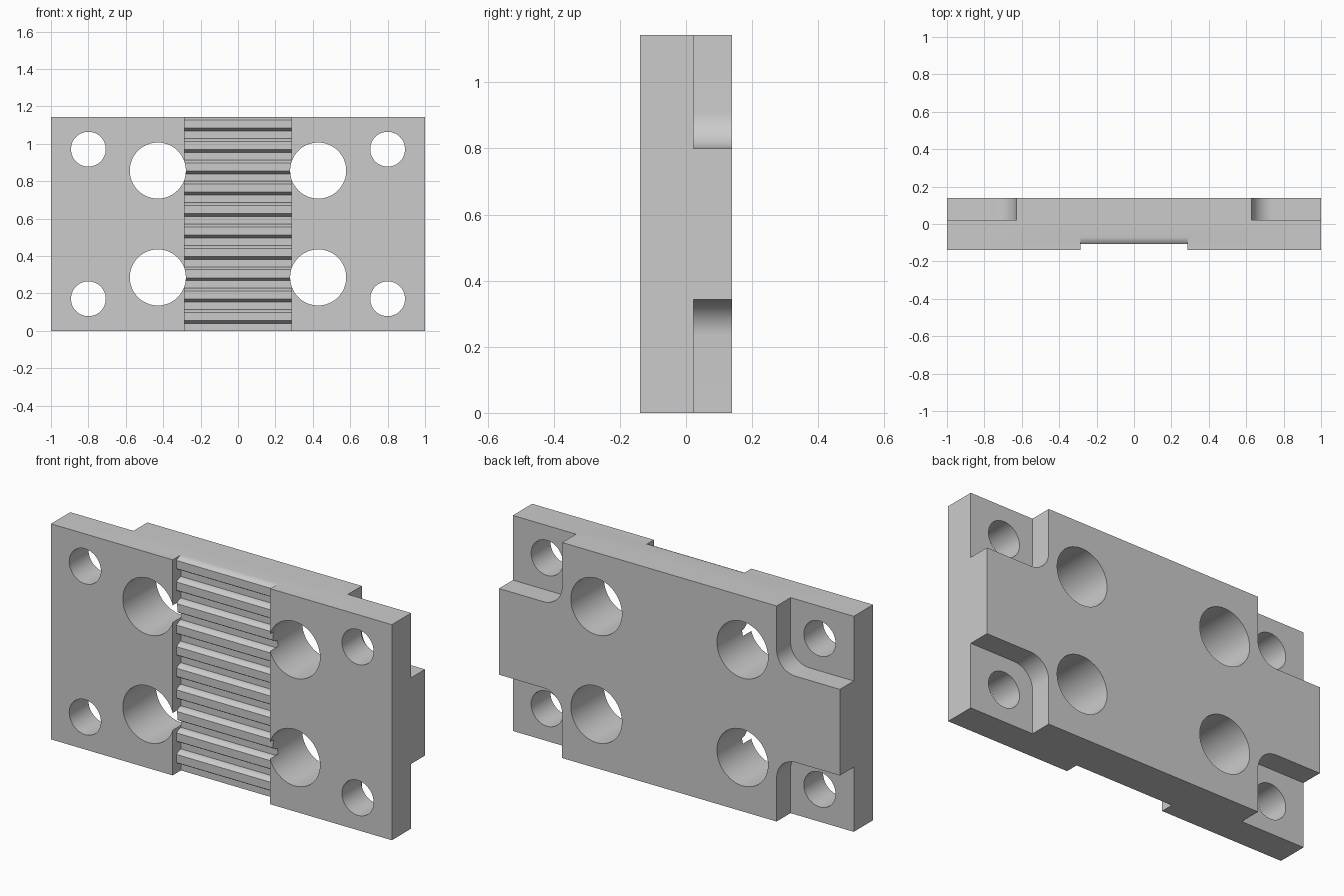
import bpy, bmesh, math

cube = bpy.data.objects.get("Cube")
if cube:
    bpy.data.objects.remove(cube, do_unlink=True)

HEIGHT, HALF_DEPTH = 1.143, 0.139
MID = HEIGHT / 2

grey = bpy.data.materials.new("machined_grey")
grey.use_nodes = True
grey.diffuse_color = (0.6, 0.6, 0.6, 1)
grey.node_tree.nodes["Principled BSDF"].inputs["Base Color"].default_value = (0.6, 0.6, 0.6, 1)


def prism(name, points, place, lo, hi):
    """Extrude a 2D outline from lo to hi; place maps (a, b, along) to xyz."""
    bm = bmesh.new()
    start = [bm.verts.new(place(a, b, lo)) for a, b in points]
    end = [bm.verts.new(place(a, b, hi)) for a, b in points]
    bm.faces.new(start)
    bm.faces.new(end)
    n = len(points)
    for i in range(n):
        j = (i + 1) % n
        bm.faces.new((start[i], start[j], end[j], end[i]))
    bmesh.ops.recalc_face_normals(bm, faces=bm.faces)
    mesh = bpy.data.meshes.new(name)
    bm.to_mesh(mesh)
    bm.free()
    mesh.materials.append(grey)
    obj = bpy.data.objects.new(name, mesh)
    bpy.context.collection.objects.link(obj)
    return obj


def along_x(a, b, t):
    return (t, a, b)


def along_y(a, b, t):
    return (a, t, b)


def cut(target, cutter):
    cutter.hide_render = True
    bpy.context.view_layer.objects.active = target
    mod = target.modifiers.new("cut", 'BOOLEAN')
    mod.operation = 'DIFFERENCE'
    mod.solver = 'EXACT'
    mod.object = cutter
    bpy.ops.object.modifier_apply(modifier=mod.name)
    bpy.data.objects.remove(cutter, do_unlink=True)


def circle(x, z, r, n=48):
    return [(x + r * math.cos(math.tau * i / n), z + r * math.sin(math.tau * i / n))
            for i in range(n)]


# Main plate
plate = prism("clamp_plate", [(-1, 0), (1, 0), (1, HEIGHT), (-1, HEIGHT)],
              along_y, -HALF_DEPTH, HALF_DEPTH)

# Toothed channel across the front
TEETH = 10
PITCH = HEIGHT / TEETH
ROOT, TIP, FLANK = -0.070, -0.107, 0.0155
STEPS = 4
teeth = [(-0.4, -0.1), (ROOT, -0.1)]
for i in range(TEETH):
    z = i * PITCH
    fractions = [s / STEPS for s in range(STEPS + 1)]
    rise = [(ROOT + (TIP - ROOT) * u, FLANK * u * u) for u in fractions]
    teeth += [(y, z + 0.040 + dz) for y, dz in rise]
    teeth += [(y, z + PITCH - dz) for y, dz in reversed(rise)]
teeth += [(ROOT, HEIGHT + 0.1), (-0.4, HEIGHT + 0.1)]
cut(plate, prism("channel_cutter", teeth, along_x, -0.2857, 0.2857))

# Corner pockets on the back, each with a rounded inner corner
POCKET_X, POCKET_Z, RADIUS = 0.629, 0.343, 0.11
for sx in (-1, 1):
    for sz in (-1, 1):
        edge_z = MID - POCKET_Z
        outline = [(1.2, edge_z), (1.2, MID + 0.2), (POCKET_X, MID + 0.2)]
        for i in range(13):
            a = math.pi + math.pi / 2 * i / 12
            outline.append((POCKET_X + RADIUS + RADIUS * math.cos(a),
                            edge_z + RADIUS + RADIUS * math.sin(a)))
        outline = [(sx * x, MID + sz * z) for x, z in outline]
        cut(plate, prism("pocket_cutter", outline, along_y, 0.0225, 0.4))

# Small corner holes and large inner holes
for x, dz, r in ((0.8, 0.4, 0.093), (0.4286, 0.2857, 0.15)):
    for sx in (-1, 1):
        for sz in (-1, 1):
            cut(plate, prism("hole_cutter", circle(sx * x, MID + sz * dz, r),
                             along_y, -0.4, 0.4))

# Smooth curved walls, keep machined edges sharp
bpy.ops.object.select_all(action='DESELECT')
plate.select_set(True)
bpy.context.view_layer.objects.active = plate
bpy.ops.object.shade_smooth_by_angle(angle=math.radians(30))
